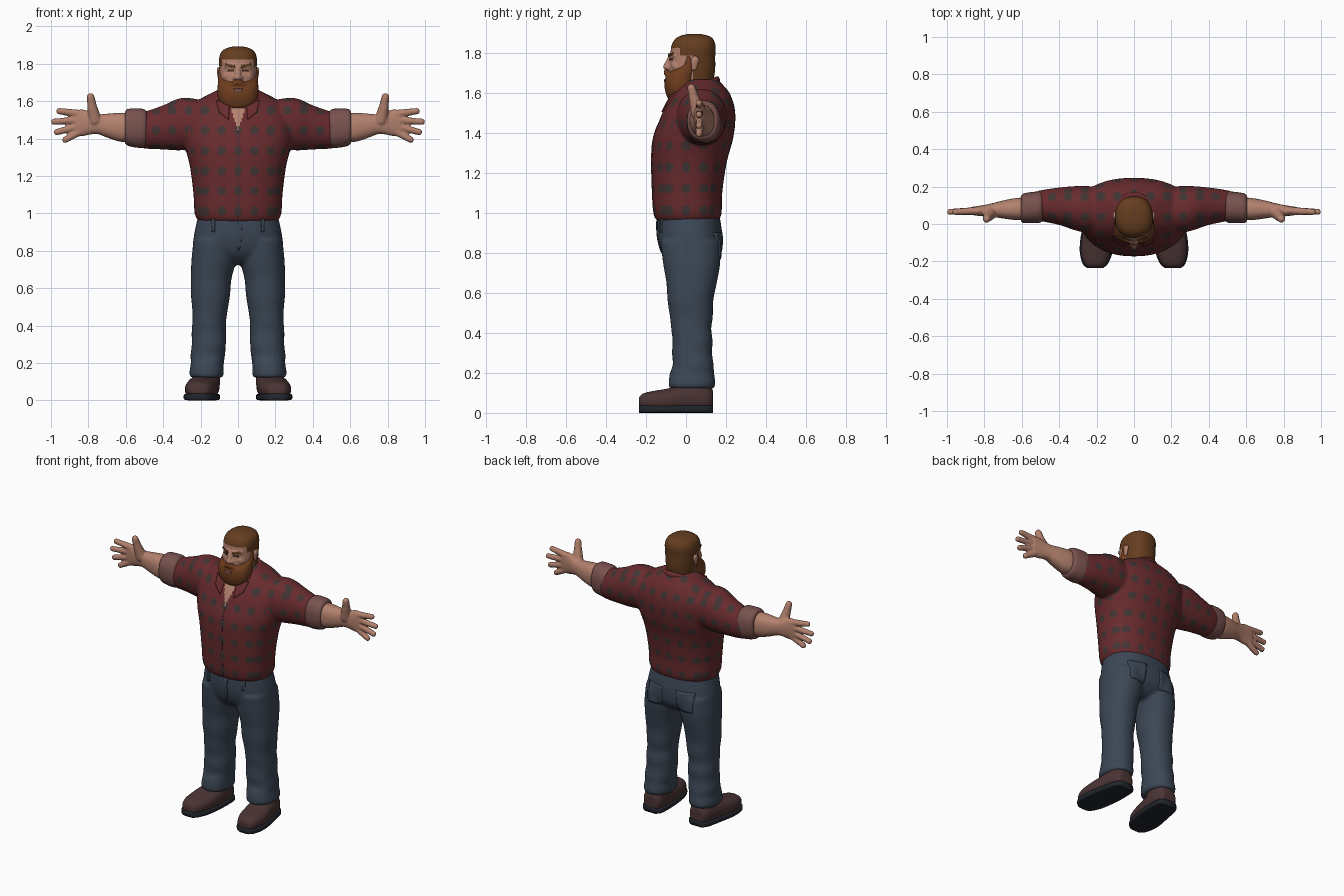
import bpy, bmesh, math
from mathutils import Vector, Matrix
from mathutils.bvhtree import BVHTree

if "Cube" in bpy.data.objects:
    bpy.data.objects.remove(bpy.data.objects["Cube"])

COLOURS = {
    "shirt red": (0.14, 0.024, 0.027), "dot grey": (0.053, 0.034, 0.033),
    "denim blue": (0.045, 0.063, 0.092), "skin": (0.45, 0.22, 0.155),
    "hair brown": (0.13, 0.047, 0.014), "beard ginger": (0.16, 0.047, 0.013),
    "boot leather": (0.07, 0.034, 0.034), "sole dark": (0.015, 0.019, 0.026),
    "cuff pink": (0.19, 0.085, 0.077), "brow dark": (0.05, 0.02, 0.012),
}
MATS = {}
for name, rgb in COLOURS.items():
    MATS[name] = bpy.data.materials.new(name)
    MATS[name].diffuse_color = (*rgb, 1)


def loft(bm, rows, axis="Z", s=1, p=2.3, n=40, steps=4):
    """Closed smooth tube; row = (position on axis, centre a, centre b, radius a, radius b)."""
    rows = [Vector(r) for r in rows]
    path = []
    for i in range(len(rows) - 1):
        a, b = rows[i], rows[i + 1]
        pa, nb = rows[max(i - 1, 0)], rows[min(i + 2, len(rows) - 1)]
        for k in range(steps):
            t = k / steps
            path.append(0.5 * (2 * a + (b - pa) * t + (2 * pa - 5 * a + 4 * b - nb) * t * t
                               + (3 * a - pa - 3 * b + nb) * t ** 3))
    path.append(rows[-1])
    rings = []
    for t, ca, cb, ra, rb in path:
        ring = []
        for j in range(n):
            c, d = math.cos(math.tau * j / n), math.sin(math.tau * j / n)
            u = ca + max(ra, .003) * math.copysign(abs(c) ** (2 / p), c)
            v = cb + max(rb, .003) * math.copysign(abs(d) ** (2 / p), d)
            x, y, z = {"Z": (u, v, t), "X": (t, u, v), "Y": (u, t, v)}[axis]
            ring.append(bm.verts.new((x * s, y, z)))
        rings.append(ring)
    for r0, r1 in zip(rings, rings[1:]):
        for j in range(n):
            k = (j + 1) % n
            bm.faces.new((r0[j], r0[k], r1[k], r1[j]))
    bm.faces.new(rings[0][::-1])
    bm.faces.new(rings[-1])


def beads(bm, p0, p1, r0, r1, s=1, scale=(1, 1, 1), n=8):
    """Row of overlapping balls that fuses into a finger-like rod."""
    for i in range(n):
        t = i / max(n - 1, 1)
        q = Vector(p0).lerp(Vector(p1), t)
        q.x *= s
        m = Matrix.Translation(q) @ Matrix.Diagonal((*scale, 1))
        bmesh.ops.create_uvsphere(bm, u_segments=16, v_segments=10,
                                  radius=r0 + (r1 - r0) * t, matrix=m)


def finish(name, bm, mats, voxel=None, rule=None, smooth=4):
    """Make the object, fuse overlapping volumes, colour faces by rule."""
    bmesh.ops.recalc_face_normals(bm, faces=bm.faces)
    me = bpy.data.meshes.new(name)
    bm.to_mesh(me)
    bm.free()
    ob = bpy.data.objects.new(name, me)
    bpy.context.collection.objects.link(ob)
    if voxel:
        rm = ob.modifiers.new("fuse", "REMESH")
        rm.mode, rm.voxel_size = "VOXEL", voxel
        sm = ob.modifiers.new("soften", "SMOOTH")
        sm.factor, sm.iterations = 0.5, smooth
        bpy.context.view_layer.update()
        dg = bpy.context.evaluated_depsgraph_get()
        fused = bpy.data.meshes.new_from_object(ob.evaluated_get(dg))
        ob.modifiers.clear()
        ob.data = fused
    ob.data.materials.clear()
    for m in mats:
        ob.data.materials.append(MATS[m])
    for f in ob.data.polygons:
        f.use_smooth = True
        f.material_index = rule(f.center, f.normal) if rule else 0
    return ob


def plate(name, target, corners, mat, thick=0.008, back=False, n=8):
    """Thin patch laid on the target; corners are (x, z) in order round the patch."""
    tree = BVHTree.FromPolygons([v.co for v in target.data.vertices],
                                [f.vertices[:] for f in target.data.polygons])
    a, b, c, d = map(Vector, corners)
    way = -1 if back else 1
    bm = bmesh.new()
    grid = []
    for i in range(n + 1):
        row = []
        for j in range(n + 1):
            q = a.lerp(b, i / n).lerp(d.lerp(c, i / n), j / n)
            hit = tree.ray_cast(Vector((q.x, -way, q.y)), Vector((0, way, 0)))[0]
            row.append(bm.verts.new(hit if hit else (q.x, 0, q.y)))
        grid.append(row)
    for i in range(n):
        for j in range(n):
            bm.faces.new((grid[i][j], grid[i + 1][j], grid[i + 1][j + 1], grid[i][j + 1]))
    ob = finish(name, bm, [mat])
    so = ob.modifiers.new("thickness", "SOLIDIFY")
    so.thickness, so.offset = thick, 0


# Shirt: torso and sleeves, with dots and open neck
def shirt_rule(c, n):
    if c.y < 0.03 and c.z > 1.44 and abs(c.x) < (c.z - 1.44) * 0.33:
        return 2
    ax, ay, az = abs(n.x), abs(n.y), abs(n.z)
    u, v = (c.x, c.z) if ay >= max(ax, az) else (c.y, c.z) if ax > az else (c.x, c.y)
    du, dv = u - round(u / .088) * .088, v - .04 - round((v - .04) / .108) * .108
    return 1 if math.hypot(du, dv) < 0.024 else 0


bm = bmesh.new()
loft(bm, [(.96, 0, .008, .212, .155), (1.0, 0, .008, .232, .17), (1.1, 0, .006, .238, .175),
          (1.25, 0, .015, .257, .188), (1.36, 0, .033, .285, .2), (1.45, 0, .054, .3, .192),
          (1.53, 0, .07, .29, .172), (1.6, 0, .078, .22, .138), (1.64, 0, .078, .15, .105),
          (1.665, 0, .075, .1, .085)])
for s in (1, -1):
    loft(bm, [(.12, .07, 1.46, .12, .13), (.25, .078, 1.478, .125, .138), (.32, .085, 1.475, .117, .138),
              (.4, .095, 1.46, .1, .118), (.5, .098, 1.445, .082, .098), (.54, .095, 1.445, .07, .085)],
         "X", s, 2.1)
shirt = finish("shirt", bm, ["shirt red", "dot grey", "skin"], .008, shirt_rule)

# Collar band and flaps
bm = bmesh.new()
for i in range(41):
    a = math.radians(-140 + 7 * i)
    q = (.098 * math.sin(a), .06 + .095 * math.cos(a), 1.61 + .045 * math.cos(a))
    beads(bm, q, q, .024, .024, scale=(.7, .7, 1.2), n=1)
finish("collar", bm, ["shirt red"], .007)
for s in (1, -1):
    plate("collar_flap", shirt, [(s * .045, 1.585), (s * .115, 1.6), (s * .1, 1.54), (s * .05, 1.5)],
          "shirt red", .018)
plate("button_placket", shirt, [(-.003, 1.44), (.003, 1.44), (.003, .975), (-.003, .975)],
      "dot grey", .003, n=24)

# Rolled cuffs, forearms and hands
for s in (1, -1):
    bm = bmesh.new()
    loft(bm, [(.485, .092, 1.453, .07, .085), (.5, .09, 1.455, .083, .103), (.54, .088, 1.456, .084, .105),
              (.585, .085, 1.46, .08, .1), (.602, .083, 1.46, .074, .09), (.606, .083, 1.46, .05, .07)],
         "X", s)
    finish("rolled_cuff", bm, ["cuff pink"], .009, smooth=3)
    bm = bmesh.new()
    loft(bm, [(.54, .082, 1.458, .06, .075), (.62, .08, 1.46, .06, .078), (.69, .078, 1.468, .05, .066),
              (.75, .075, 1.477, .038, .053), (.79, .072, 1.482, .032, .06), (.83, .07, 1.485, .027, .071),
              (.87, .07, 1.485, .021, .066)], "X", s)
    for z0, x1, z1 in ((1.532, .955, 1.547), (1.5, .982, 1.49), (1.468, .968, 1.435), (1.438, .923, 1.394)):
        beads(bm, (.845, .07, z0), (x1, .065, z1), .022, .0175, s)
    beads(bm, (.765, .06, 1.5), (.78, .04, 1.57), .036, .027, s)
    beads(bm, (.78, .04, 1.57), (.788, .027, 1.623), .026, .021, s)
    finish("forearm_and_hand", bm, ["skin"], .006, smooth=3)

# Jeans
bm = bmesh.new()
loft(bm, [(1.03, 0, .01, .2, .145), (.97, 0, .013, .217, .157), (.88, 0, .02, .236, .162),
          (.8, 0, .028, .24, .148), (.75, 0, .03, .2, .11), (.725, 0, .03, .13, .07)])
for s in (1, -1):
    loft(bm, [(.86, .122, .022, .115, .15), (.75, .13, .028, .119, .143), (.65, .143, .028, .108, .126),
              (.56, .147, .022, .104, .114), (.48, .15, .027, .094, .107), (.42, .154, .026, .09, .1),
              (.36, .156, .033, .092, .1), (.3, .156, .03, .091, .1), (.24, .162, .036, .092, .102),
              (.2, .164, .03, .088, .11), (.15, .168, .03, .092, .117), (.122, .168, .028, .087, .112)], "Z", s, 2.2)
jeans = finish("jeans", bm, ["denim blue"], .01)
for x in (-.13, .13):
    plate("belt_loop", jeans, [(x - .008, .985), (x + .008, .985), (x + .008, .9), (x - .008, .9)],
          "denim blue", .014)
plate("fly", jeans, [(-.002, .96), (.022, .96), (.016, .82), (-.002, .8)], "denim blue", .009)
for s in (1, -1):
    plate("back_pocket", jeans, [(s * .05, .9), (s * .17, .9), (s * .165, .77), (s * .06, .77)],
          "denim blue", .009, True)

# Boots with flat soles
BOOT = [(-.236, .208, .05, .035, .025), (-.215, .207, .055, .06, .042), (-.16, .203, .058, .08, .052),
        (-.09, .196, .062, .086, .06), (-.01, .185, .07, .082, .07), (.06, .178, .072, .075, .072),
        (.11, .173, .07, .066, .066), (.135, .172, .065, .045, .05)]
for s in (1, -1):
    bm = bmesh.new()
    loft(bm, BOOT, "Y", s, 2.4)
    loft(bm, [(.05, .17, .05, .07, .08), (.12, .17, .045, .075, .085), (.19, .168, .04, .07, .08)], "Z", s)
    for v in bm.verts:
        v.co.z = max(v.co.z, .02)
    finish("boot", bm, ["boot leather"], .008)
    bm = bmesh.new()
    loft(bm, [(y, x, .019, r + .006, .019) for y, x, z, r, h in BOOT], "Y", s, 5)
    finish("boot_sole", bm, ["sole dark"])


# Head with hair coloured by region
def head_rule(c, n):
    if c.z > 1.825 or (c.z > 1.785 and c.y > -.03) or (c.y > .035 and c.z > 1.645):
        return 1
    return 0


bm = bmesh.new()
loft(bm, [(1.45, 0, .05, .07, .07), (1.6, 0, .045, .08, .085), (1.66, 0, .032, .09, .106),
          (1.72, 0, .03, .097, .116), (1.78, 0, .034, .1, .112), (1.83, 0, .037, .101, .111),
          (1.865, 0, .04, .088, .097), (1.883, 0, .042, .062, .072), (1.892, 0, .042, .03, .035)])
beads(bm, (0, -.076, 1.78), (0, -.098, 1.728), .012, .017)
for s in (1, -1):
    beads(bm, (.015, -.074, 1.786), (.06, -.055, 1.788), .014, .014, s)
    beads(bm, (.012, -.09, 1.725), (.015, -.09, 1.725), .013, .013, s, n=2)
    beads(bm, (.052, -.05, 1.735), (.058, -.045, 1.73), .025, .025, s, n=2)
head = finish("head", bm, ["skin", "hair brown"], .0055, head_rule, 3)

# Ears
for s in (1, -1):
    bm = bmesh.new()
    beads(bm, (.102, .045, 1.76), (.1, .04, 1.725), .024, .016, s, (.5, .9, 1))
    finish("ear", bm, ["skin"], .005, smooth=2)

# Beard and moustache
bm = bmesh.new()
loft(bm, [(1.553, 0, -.045, .03, .022), (1.568, 0, -.043, .07, .046), (1.6, 0, -.035, .1, .067),
          (1.64, 0, -.03, .11, .078), (1.68, 0, -.022, .109, .079), (1.71, 0, -.004, .107, .07),
          (1.74, 0, .012, .105, .04), (1.785, 0, .012, .103, .022)])
for s in (1, -1):
    beads(bm, (.008, -.096, 1.7), (.06, -.075, 1.668), .017, .012, s)
beard = finish("beard", bm, ["beard ginger"], .006, smooth=3)

# Facial details
plate("lips", beard, [(-.024, 1.666), (.024, 1.666), (.018, 1.652), (-.018, 1.652)], "cuff pink")
for s in (1, -1):
    plate("eye", head, [(s * .022, 1.77), (s * .056, 1.769), (s * .054, 1.759), (s * .024, 1.759)],
          "brow dark", .005)
    plate("eyebrow", head, [(s * .016, 1.791), (s * .066, 1.799), (s * .068, 1.789), (s * .016, 1.779)],
          "hair brown", .009)

for m in bpy.data.materials:
    if m.users and not m.is_grease_pencil:
        m.use_nodes = True
        m.node_tree.nodes["Principled BSDF"].inputs["Base Color"].default_value = m.diffuse_color
